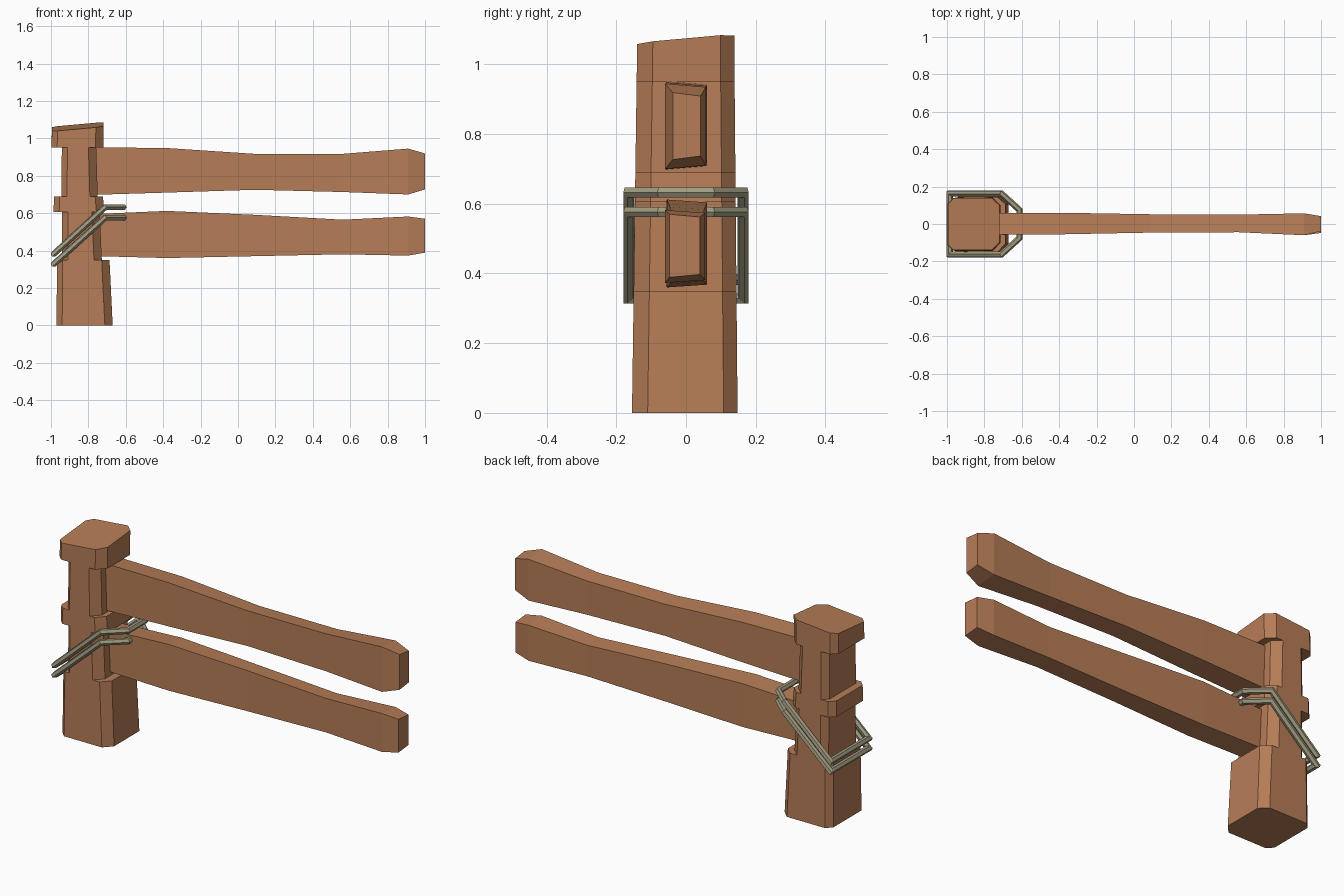
import bpy, bmesh
from mathutils import Vector
from math import cos, sin, tau

if "Cube" in bpy.data.objects:
    bpy.data.objects.remove(bpy.data.objects["Cube"])


def material(name, colour):
    m = bpy.data.materials.new(name)
    m.diffuse_color = (*colour, 1)
    m.use_nodes = True
    m.node_tree.nodes["Principled BSDF"].inputs["Base Color"].default_value = m.diffuse_color
    return m


wood = material("brown wood", (0.47, 0.205, 0.095))
cord = material("grey rope", (0.36, 0.33, 0.22))


def loft(name, rings, mat, caps=True):
    """Skin a list of equal-sized point rings."""
    bm = bmesh.new()
    loops = [[bm.verts.new(p) for p in r] for r in rings]
    n = len(loops[0])
    for a, b in zip(loops, loops[1:]):
        for i in range(n):
            j = (i + 1) % n
            bm.faces.new((a[i], a[j], b[j], b[i]))
    if caps:
        bm.faces.new(loops[0][::-1])
        bm.faces.new(loops[-1])
    bmesh.ops.recalc_face_normals(bm, faces=bm.faces)
    me = bpy.data.meshes.new(name)
    bm.to_mesh(me)
    bm.free()
    me.materials.append(mat)
    ob = bpy.data.objects.new(name, me)
    bpy.context.collection.objects.link(ob)
    return ob


# Post: chamfered block, notched on both x sides, with a sloping top
def post_ring(z, xl, xr, slope=0.0):
    y0, y1 = -0.155 + 0.014 * z, 0.148 - 0.009 * z
    a, b = 0.03, 0.042
    pts = [(xl + a, y0), (xr - b, y0), (xr, y0 + 0.045), (xr, y1 - 0.04),
           (xr - b, y1), (xl + a, y1), (xl, y1 - a), (xl, y0 + a)]
    return [(x, y, z + slope * ((x + 0.86) * 0.09 + y * 0.09)) for x, y in pts]


sections = [(0, -0.97, -0.67), (0.35, -0.968, -0.687),
            (0.35, -0.94, -0.728), (0.605, -0.94, -0.74),
            (0.605, -0.986, -0.715), (0.69, -0.984, -0.722),
            (0.69, -0.944, -0.75), (0.95, -0.942, -0.758),
            (0.95, -0.997, -0.72)]
loft("post", [post_ring(*s) for s in sections] + [post_ring(1.062, -0.995, -0.718, 1)], wood)


# Rails: (x, bottom, top, front y, back y), slightly skewed in section
def rail(name, stations, skew):
    loft(name, [[(x, y0, b - skew), (x, y1, b + skew), (x, y1, t - skew), (x, y0, t + skew)]
                for x, b, t, y0, y1 in stations], wood)


rail("upper_rail", [(-0.77, 0.703, 0.947, -0.058, 0.058), (-0.38, 0.715, 0.943, -0.055, 0.06),
                    (0.09, 0.73, 0.912, -0.046, 0.052), (0.56, 0.718, 0.912, -0.044, 0.05),
                    (0.91, 0.705, 0.94, -0.06, 0.057), (1.0, 0.732, 0.914, -0.038, 0.042)], 0.005)
rail("lower_rail", [(-0.75, 0.374, 0.592, -0.058, 0.055), (-0.38, 0.364, 0.608, -0.055, 0.06),
                    (0.09, 0.374, 0.587, -0.046, 0.052), (0.56, 0.384, 0.561, -0.044, 0.05),
                    (0.91, 0.377, 0.578, -0.06, 0.055), (1.0, 0.393, 0.566, -0.048, 0.04)], 0.004)


# Ropes: mitred tube along half a loop, mirrored across y
def rope(name, z_rail, z_post, r=0.0165, sides=6):
    pts = [Vector(p) for p in [(-0.612, 0, z_rail), (-0.612, 0.075, z_rail),
                               (-0.71, 0.164, z_rail), (-0.985, 0.164, z_post),
                               (-0.985, 0, z_post)]]
    dirs = [(b - a).normalized() for a, b in zip(pts, pts[1:])]
    ring = [pts[0] + Vector((cos(tau * i / sides), 0, sin(tau * i / sides))) * r
            for i in range(sides)]
    rings = [ring]
    for k, d in enumerate(dirs):
        n = (d + dirs[k + 1]) if k + 1 < len(dirs) else d
        ring = [q + d * ((pts[k + 1] - q).dot(n) / d.dot(n)) for q in ring]
        rings.append(ring)
    ob = loft(name, rings, cord, caps=False)
    mod = ob.modifiers.new("mirror", 'MIRROR')
    mod.use_axis = (False, True, False)


rope("upper_rope", 0.632, 0.382)
rope("lower_rope", 0.576, 0.328)
